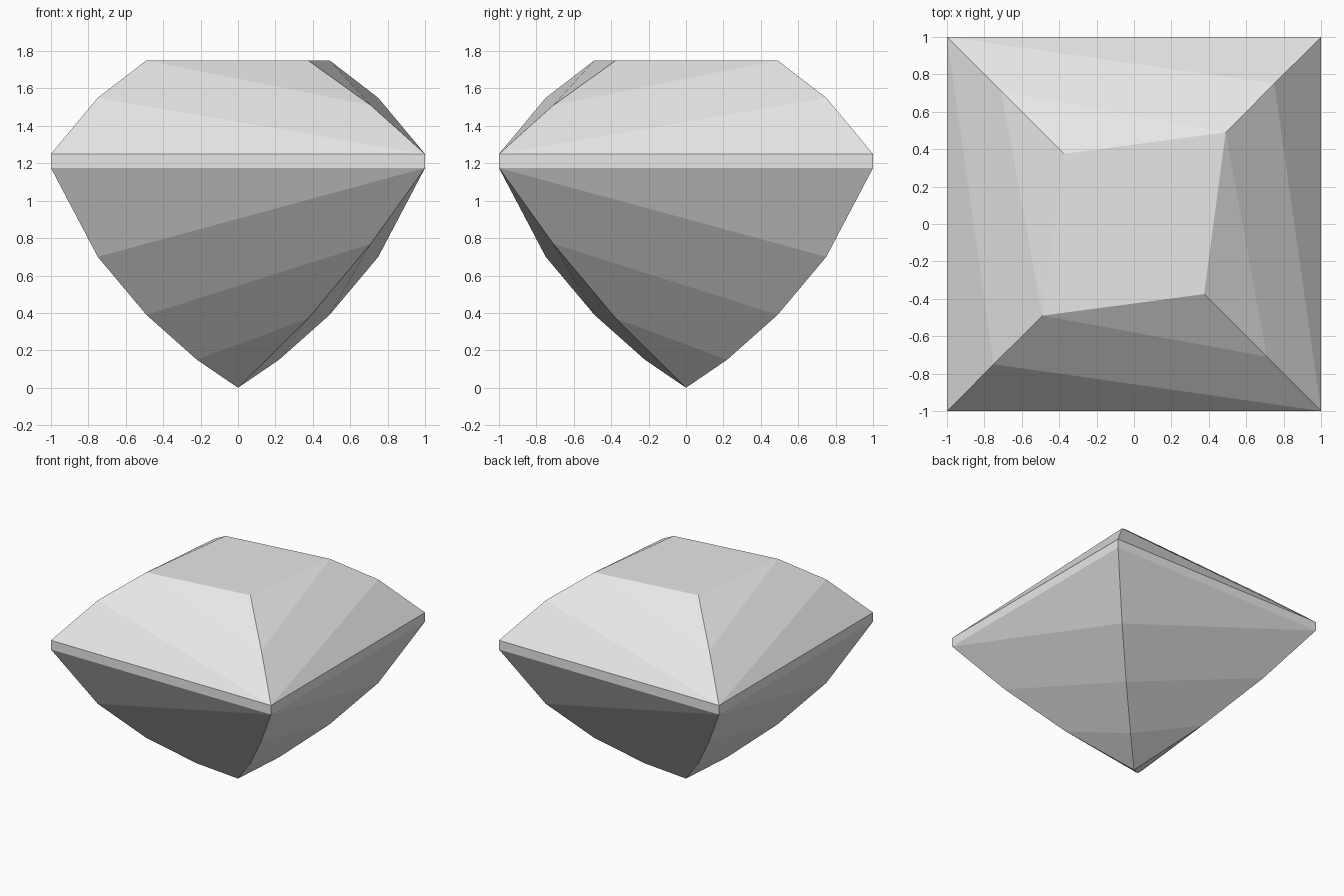
import bpy
import bmesh

cube = bpy.data.objects.get("Cube")
if cube:
    bpy.data.objects.remove(cube, do_unlink=True)

# One flat stone colour
stone = bpy.data.materials.new("pale_grey_stone")
stone.use_nodes = True
colour = (0.8, 0.8, 0.8, 1)
stone.diffuse_color = colour
stone.node_tree.nodes["Principled BSDF"].inputs["Base Color"].default_value = colour

# Corner ridges as (half width, height), running outward from the girdle
CROWN_FULL = [(1, 1.25), (0.75, 1.55), (0.49, 1.75)]
CROWN_CUT = [(1, 1.25), (0.71, 1.51), (0.375, 1.75)]
BASE_FULL = [(1, 1.175), (0.75, 0.7), (0.49, 0.39), (0.22, 0.15)]
BASE_CUT = [(1, 1.175), (0.71, 0.77), (0.375, 0.37)]
CORNERS = [(-1, -1), (1, -1), (1, 1), (-1, 1)]

bm = bmesh.new()


def ridges(full, cut):
    """Vertex chains on the four corners, full and cut ridges alternating."""
    return [[bm.verts.new((sx * r, sy * r, z)) for r, z in (cut if i % 2 else full)]
            for i, (sx, sy) in enumerate(CORNERS)]


def facets(chains, tip):
    """Slanted facets between each full ridge and its two cut neighbours."""
    for i in (0, 2):
        a = chains[i]
        for b in (chains[i - 1], chains[i + 1]):
            bm.faces.new((a[0], b[0], a[1]))
            for k in range(1, len(a) - 1):
                bm.faces.new((a[k], b[k - 1], b[k], a[k + 1]))
            bm.faces.new((a[-1], b[-2], b[-1]) if tip is None else (a[-1], b[-1], tip))


# Crown with flat table, and pavilion ending in a point
crown = ridges(CROWN_FULL, CROWN_CUT)
facets(crown, None)
bm.faces.new([chain[-1] for chain in crown])
base = ridges(BASE_FULL, BASE_CUT)
facets(base, bm.verts.new((0, 0, 0)))

# Narrow girdle band
for i in range(4):
    j = (i + 1) % 4
    bm.faces.new((base[i][0], base[j][0], crown[j][0], crown[i][0]))

bmesh.ops.recalc_face_normals(bm, faces=bm.faces)
mesh = bpy.data.meshes.new("cut_gem")
bm.to_mesh(mesh)
bm.free()
mesh.materials.append(stone)
gem = bpy.data.objects.new("cut_gem", mesh)
bpy.context.collection.objects.link(gem)
